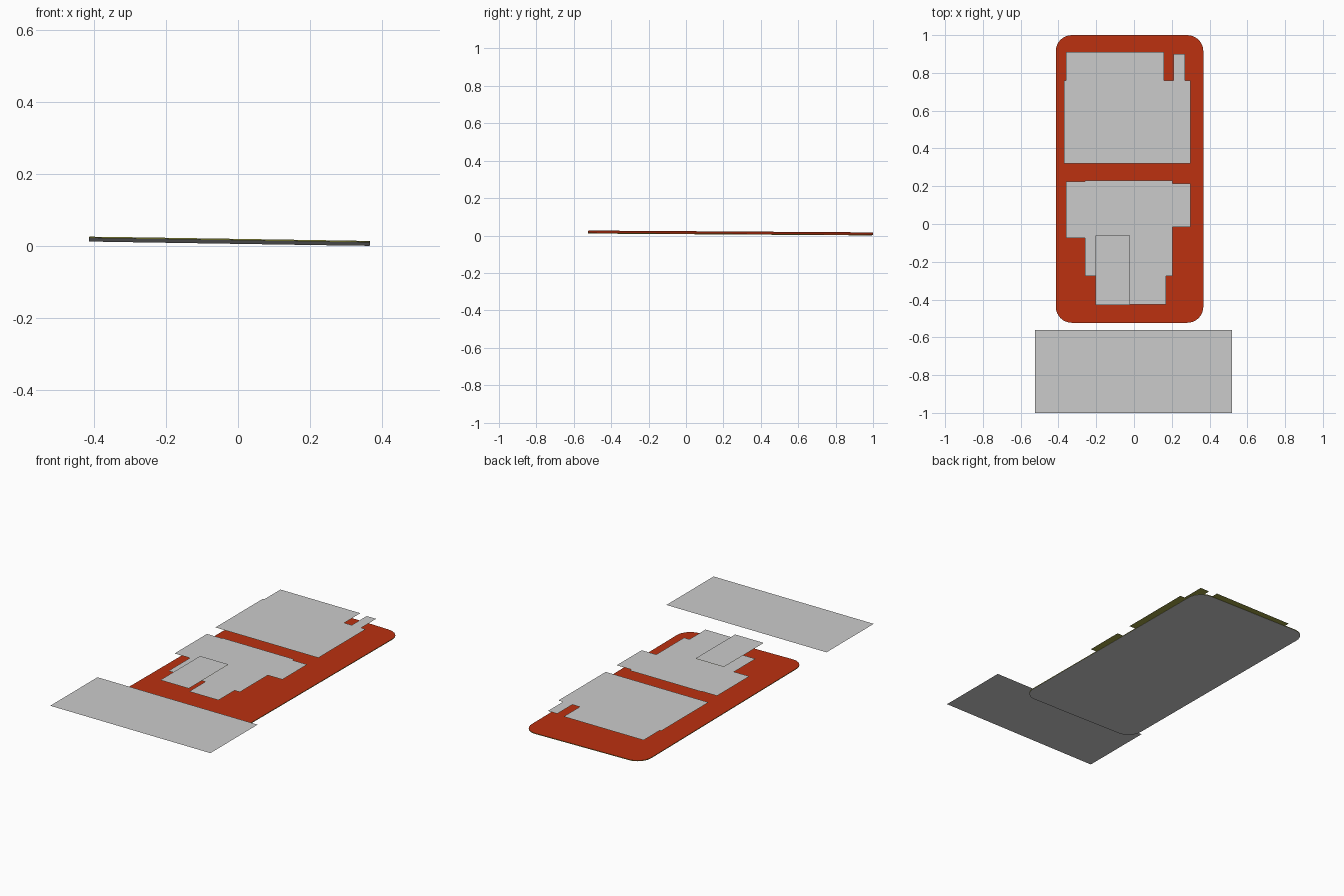
import bpy, math

if "Cube" in bpy.data.objects:
    bpy.data.objects.remove(bpy.data.objects["Cube"])

def mat(name, rgb):
    m = bpy.data.materials.new(name)
    m.diffuse_color = (*rgb, 1)
    m.use_nodes = True
    m.node_tree.nodes["Principled BSDF"].inputs["Base Color"].default_value = m.diffuse_color
    return m

GREY = mat("light_grey", (0.60, 0.60, 0.60))
RED = mat("brick_red", (0.50, 0.03, 0.005))
OLIVE = mat("olive_yellow", (0.35, 0.35, 0.06))

def build(name, verts, faces, mats, idx):
    me = bpy.data.meshes.new(name)
    me.from_pydata(verts, [], faces)
    for m in mats:
        me.materials.append(m)
    for p, i in zip(me.polygons, idx):
        p.material_index = i
    ob = bpy.data.objects.new(name, me)
    bpy.context.collection.objects.link(ob)
    return ob

def sheet(name, outline, z, under=None):
    """Flat sheet (outline counter-clockwise), optionally with a coloured underside."""
    n = len(outline)
    verts = [(x, y, z) for x, y in outline]
    faces, idx, mats = [list(range(n))], [0], [GREY]
    if under:
        verts += [(x, y, z - 0.001) for x, y in outline]
        faces.append(list(range(2 * n - 1, n - 1, -1)))
        idx.append(1)
        mats.append(under)
    return build(name, verts, faces, mats, idx)

def rect(x0, y0, x1, y1):
    return [(x0, y0), (x1, y0), (x1, y1), (x0, y1)]

# Slightly tilted rounded board: red top, grey underside, olive rim
X0, X1, Y0, Y1, R, T = -0.414, 0.367, -0.523, 1.0, 0.085, 0.004
ring = []
for cx, cy, a0 in ((X1 - R, Y1 - R, 0), (X0 + R, Y1 - R, 90),
                   (X0 + R, Y0 + R, 180), (X1 - R, Y0 + R, 270)):
    for k in range(9):
        a = math.radians(a0 + k * 90 / 8)
        ring.append((cx + R * math.cos(a), cy + R * math.sin(a)))
top_z = lambda x, y: 0.0265 - 0.0155 * (x - X0) - 0.0065 * (y - Y0)
n = len(ring)
verts = [(x, y, top_z(x, y)) for x, y in ring] + [(x, y, top_z(x, y) - T) for x, y in ring]
faces = [list(range(n)), list(range(2 * n - 1, n - 1, -1))]
faces += [[i, n + i, n + (i + 1) % n, (i + 1) % n] for i in range(n)]
build("base_board", verts, faces, [RED, GREY, OLIVE], [0, 1] + [2] * n)

# Large stepped sheet over the back half
sheet("back_panel", [(-.37, .32), (.30, .32), (.30, .76), (.27, .76), (.27, .90), (.21, .90),
                     (.21, .76), (.16, .76), (.16, .91), (-.36, .91), (-.36, .76), (-.37, .76)],
      0.104, OLIVE)

# Stepped sheet over the front half, notched below the raised flap
sheet("front_panel", [(-.36, -.075), (-.26, -.075), (-.26, -.275), (-.02, -.275), (-.02, -.425),
                      (.17, -.425), (.17, -.275), (.205, -.275), (.205, -.015), (.30, -.015),
                      (.30, .215), (.205, .215), (.205, .23), (-.26, .23), (-.26, .225), (-.36, .225)],
      0.104, OLIVE)

# Small raised flap and the separate wide strip in front
sheet("raised_flap", rect(-.205, -.43, -.02, -.06), 0.124, OLIVE)
sheet("front_strip", rect(-.525, -1, .52, -.56), 0.104)
